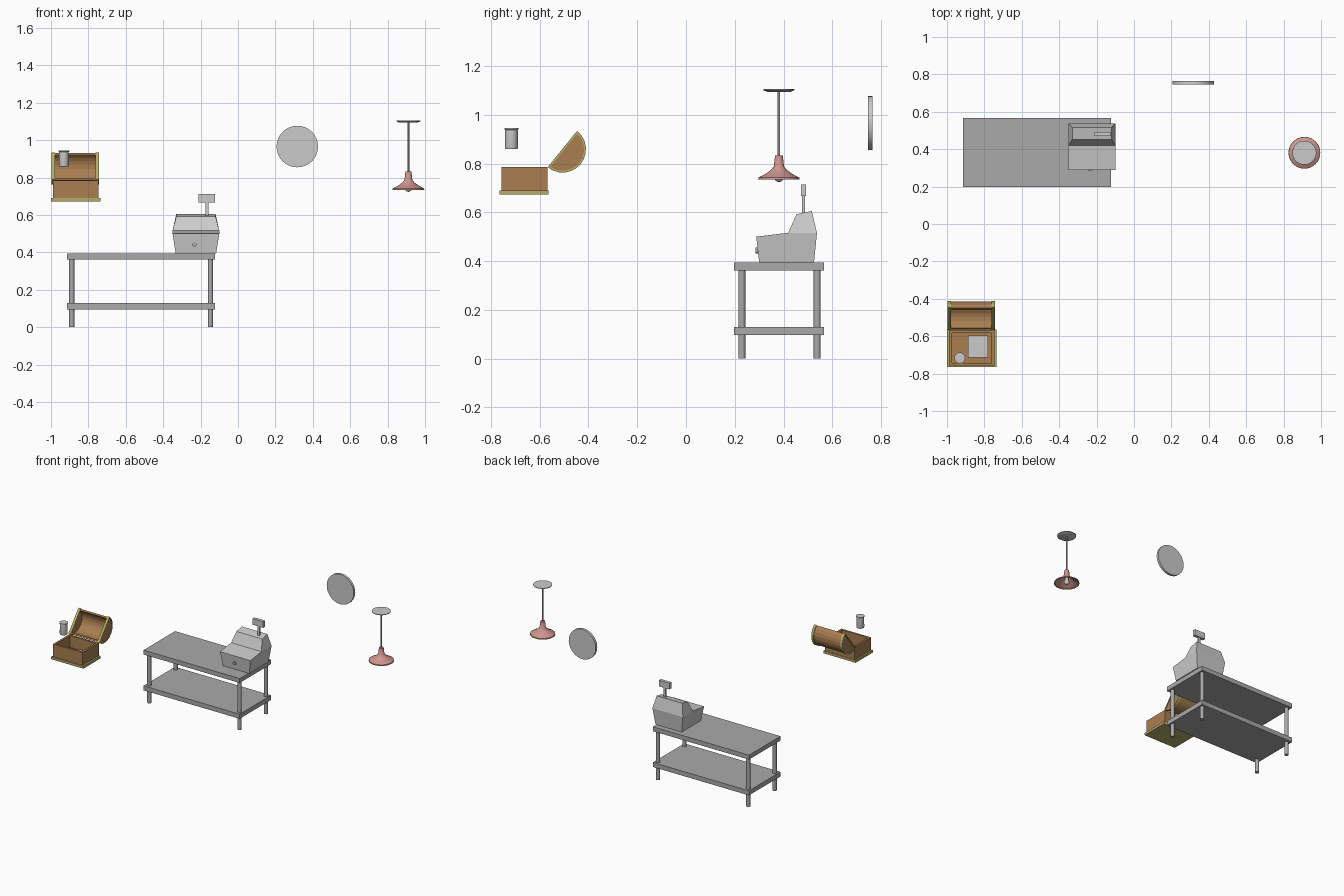
import bpy, bmesh, math
from mathutils import Matrix

if "Cube" in bpy.data.objects:
    bpy.data.objects.remove(bpy.data.objects["Cube"])


def material(name, rgb):
    m = bpy.data.materials.new(name)
    m.diffuse_color = (*rgb, 1)
    m.use_nodes = True
    m.node_tree.nodes["Principled BSDF"].inputs["Base Color"].default_value = m.diffuse_color
    return m


WOOD = material("wood", (0.40, 0.21, 0.08))
BRASS = material("brass", (0.45, 0.42, 0.14))
RED = material("dusty_red", (0.62, 0.30, 0.27))
STEEL = material("dark_steel", (0.4, 0.4, 0.4))


def finish(name, bm, mat=None, smooth=False):
    bmesh.ops.recalc_face_normals(bm, faces=bm.faces)
    me = bpy.data.meshes.new(name)
    bm.to_mesh(me)
    bm.free()
    ob = bpy.data.objects.new(name, me)
    bpy.context.collection.objects.link(ob)
    if mat:
        me.materials.append(mat)
    if smooth:
        bpy.ops.object.select_all(action='DESELECT')
        ob.select_set(True)
        bpy.context.view_layer.objects.active = ob
        bpy.ops.object.shade_smooth_by_angle(angle=math.radians(35))
    return ob


def box(name, x, y, z, mat=None):
    """Box from (min, max) pairs."""
    bm = bmesh.new()
    bmesh.ops.create_cube(bm, size=1)
    for v in bm.verts:
        for i, (a, b) in enumerate((x, y, z)):
            v.co[i] = (a + b) / 2 + v.co[i] * (b - a)
    return finish(name, bm, mat)


def lathe(name, centre, profile, seg=32, mat=None, axis='Z'):
    """Solid of revolution; profile of (radius, height), ends on the axis."""
    bm = bmesh.new()
    rings = []
    for r, h in profile:
        n = 1 if r == 0 else seg
        rings.append([bm.verts.new((r * math.cos(2 * math.pi * k / n),
                                    r * math.sin(2 * math.pi * k / n), h)) for k in range(n)])
    for a, b in zip(rings, rings[1:]):
        for k in range(seg):
            quad = [a[k % len(a)], a[(k + 1) % len(a)], b[(k + 1) % len(b)], b[k % len(b)]]
            bm.faces.new(list(dict.fromkeys(quad)))
    if axis == 'Y':
        bm.transform(Matrix.Rotation(math.radians(90), 4, 'X'))
    bm.transform(Matrix.Translation(centre))
    return finish(name, bm, mat, True)


def cylinder(name, centre, r, h, seg=24, mat=None, axis='Z'):
    return lathe(name, centre, [(0, -h / 2), (r, -h / 2), (r, h / 2), (0, h / 2)], seg, mat, axis)


def prism(name, pts, x0, x1, mat=None):
    """Extrude a (y, z) outline along x."""
    bm = bmesh.new()
    face = bm.faces.new([bm.verts.new((x0, y, z)) for y, z in pts])
    out = bmesh.ops.extrude_face_region(bm, geom=[face])
    bmesh.ops.translate(bm, vec=(x1 - x0, 0, 0),
                        verts=[g for g in out['geom'] if isinstance(g, bmesh.types.BMVert)])
    return finish(name, bm, mat)


# Work table
for name, z in (("table_top", (0.362, 0.395)), ("table_shelf", (0.096, 0.13))):
    box(name, (-0.914, -0.124), (0.197, 0.566), z, STEEL)
for x in (-0.889, -0.147):
    for y in (0.229, 0.538):
        cylinder("table_leg", (x, y, 0.182), 0.0145, 0.364, 16, STEEL)

# Cash register: side outline of (y, z, half width)
outline = [(0.300, 0.395, 0.108), (0.525, 0.395, 0.108), (0.537, 0.515, 0.125),
           (0.516, 0.605, 0.105), (0.453, 0.592, 0.105), (0.419, 0.516, 0.125),
           (0.288, 0.500, 0.125)]
bm = bmesh.new()
sides = [[bm.verts.new((-0.225 + s * w, y, z)) for y, z, w in outline] for s in (-1, 1)]
for k in range(7):
    j = (k + 1) % 7
    bm.faces.new((sides[0][k], sides[0][j], sides[1][j], sides[1][k]))
for s in sides:
    bm.faces.new([s[i] for i in (0, 1, 2, 5, 6)])
    bm.faces.new([s[i] for i in (2, 3, 4, 5)])
finish("register_body", bm)
cylinder("register_lock", (-0.233, 0.292, 0.443), 0.012, 0.012, 16, STEEL, 'Y')
box("register_display_post", (-0.175, -0.158), (0.476, 0.488), (0.59, 0.67))
box("register_display", (-0.21, -0.123), (0.471, 0.493), (0.667, 0.713))

# Round wall disc
cylinder("wall_disc", (0.317, 0.756, 0.966), 0.111, 0.018, 32, None, 'Y')

# Pendant lamp
L = (0.911, 0.381, 0)
lathe("lamp_canopy", L, [(0, 1.094), (0.048, 1.094), (0.064, 1.101), (0.064, 1.105), (0, 1.105)])
cylinder("lamp_rod", (L[0], L[1], 0.962), 0.005, 0.27, 12, STEEL)
lathe("lamp_shade", L, [(0, 0.834), (0.016, 0.833), (0.021, 0.788), (0.033, 0.773),
                        (0.057, 0.756), (0.084, 0.742), (0.085, 0.734), (0.082, 0.734),
                        (0.080, 0.740), (0.055, 0.753), (0.031, 0.769), (0.018, 0.783),
                        (0, 0.783)], 32, RED)
ball = [(0.019 * math.sin(math.pi * k / 8), 0.743 - 0.019 * math.cos(math.pi * k / 8))
        for k in range(1, 7)]
lathe("lamp_bulb", L, [(0, 0.724)] + ball + [(0.011, 0.785), (0, 0.785)], 16)

# Open chest: base, floor and four walls
X0, X1, Y0, Y1 = -0.989, -0.747, -0.757, -0.567
box("chest_base_trim", (-1.0, -0.735), (-0.765, -0.564), (0.672, 0.69), BRASS)
box("chest_floor", (X0, X1), (Y0, Y1), (0.69, 0.698), WOOD)
T = 0.015
for x in ((X0, X0 + T), (X1 - T, X1)):
    box("chest_side_wall", x, (Y0, Y1), (0.69, 0.785), WOOD)
for y in ((Y0, Y0 + T), (Y1 - T, Y1)):
    box("chest_long_wall", (X0 + T, X1 - T), y, (0.69, 0.785), WOOD)
box("chest_contents", (-0.888, -0.78), (-0.713, -0.596), (0.698, 0.71))

# Chest lid: half barrel swung open about the back top edge
ANG = math.radians(51)


def lid(u, v):
    """Lid plane: u along the rim from the hinge, v towards the crown."""
    return (-0.566 + u * math.cos(ANG) + v * math.sin(ANG),
            0.785 + u * math.sin(ANG) - v * math.cos(ANG))


def arc(r, n=12):
    return [lid(0.095 + r * math.cos(math.pi * k / n), r * math.sin(math.pi * k / n))
            for k in range(n + 1)]


prism("lid_shell", arc(0.092) + arc(0.08)[::-1], -0.985, -0.755, WOOD)
for a, b in ((-0.998, -0.979), (-0.761, -0.742)):
    prism("lid_strap", arc(0.096) + arc(0.088)[::-1], a, b, BRASS)
    prism("lid_rim_bar", [lid(0.004, -0.001), lid(0.186, -0.001), lid(0.186, 0.007),
                          lid(0.004, 0.007)], a, b, BRASS)
    prism("lid_end", arc(0.09), a + 0.004, b - 0.004, WOOD)

# Tin hovering over the chest
lathe("tin", (-0.931, -0.716, 0), [(0, 0.86), (0.025, 0.86), (0.027, 0.866), (0.026, 0.938),
                                   (0.029, 0.94), (0.029, 0.946), (0, 0.946)], 24)
